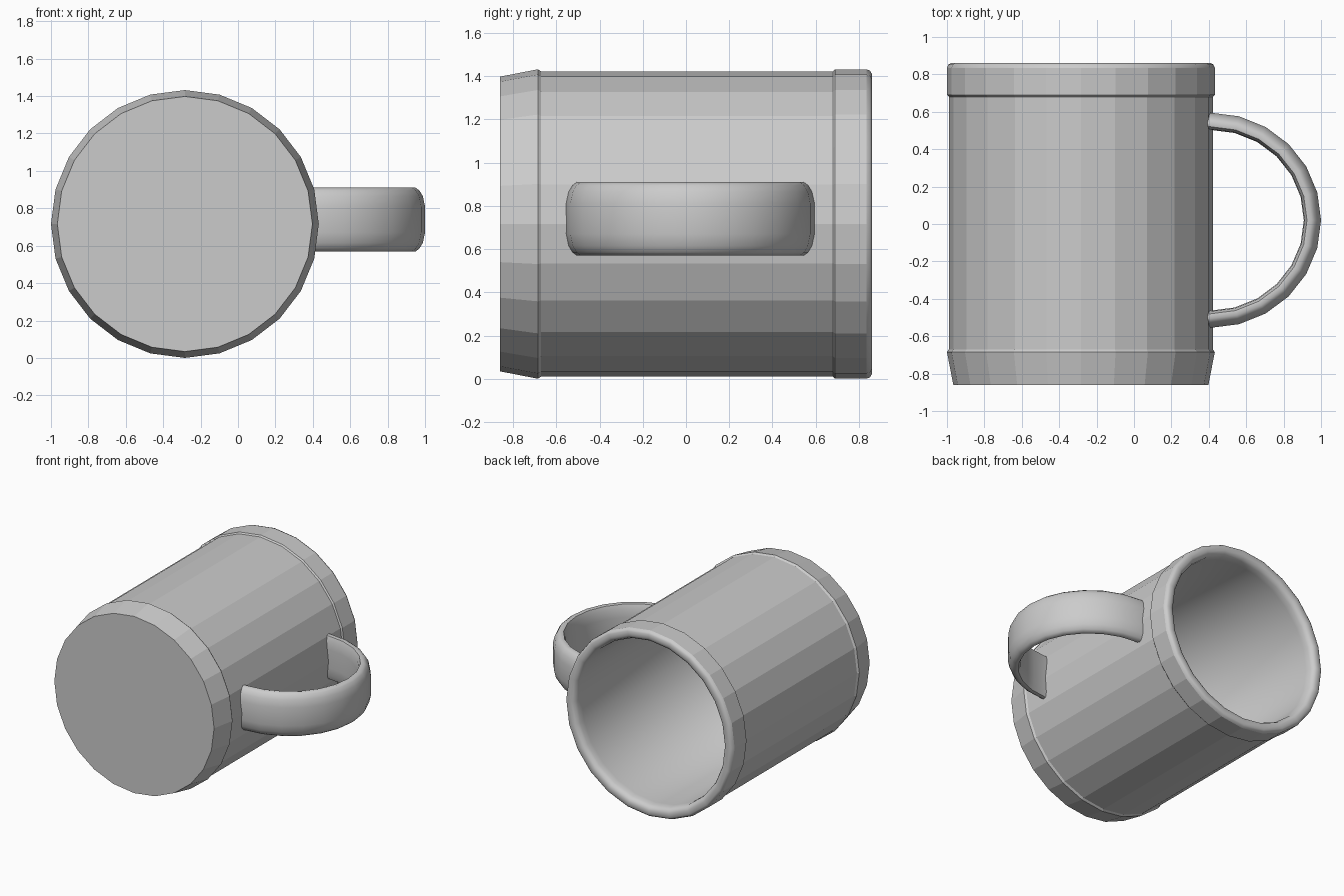
import bpy, bmesh
from math import sin, cos, pi, radians

if "Cube" in bpy.data.objects:
    bpy.data.objects.remove(bpy.data.objects["Cube"])

grey = bpy.data.materials.new("plain grey")
grey.use_nodes = True
colour = (0.6, 0.6, 0.6, 1)
grey.diffuse_color = colour
grey.node_tree.nodes["Principled BSDF"].inputs["Base Color"].default_value = colour

SIDES = 24
AXIS_X, AXIS_Z = -0.284, 0.716


def make_object(name, bm):
    bmesh.ops.recalc_face_normals(bm, faces=bm.faces)
    mesh = bpy.data.meshes.new(name)
    bm.to_mesh(mesh)
    bm.free()
    mesh.materials.append(grey)
    obj = bpy.data.objects.new(name, mesh)
    bpy.context.collection.objects.link(obj)
    return obj


def loft(bm, rings):
    """Join closed vertex rings in order and cap both ends."""
    loops = [[bm.verts.new(p) for p in ring] for ring in rings]
    n = len(loops[0])
    bands = []
    for a, b in zip(loops, loops[1:]):
        bands.append([bm.faces.new((a[i], a[(i + 1) % n], b[(i + 1) % n], b[i]))
                      for i in range(n)])
    bm.faces.new(loops[0])
    bm.faces.new(loops[-1])
    return bands


# Mug lying on its side: (radius, y) from the base, over the rim, to the inner floor
outside = [(0.682, -0.86), (0.716, -0.685), (0.706, -0.67), (0.706, 0.68),
           (0.716, 0.69), (0.716, 0.835)]
rim = [(0.709, 0.852), (0.695, 0.86), (0.665, 0.86), (0.645, 0.85), (0.632, 0.825)]
inside = [(0.63, 0.78), (0.63, -0.74), (0.60, -0.78)]
bm = bmesh.new()
turns = [2 * pi * i / SIDES for i in range(SIDES)]
bands = loft(bm, [[(AXIS_X + r * sin(t), y, AXIS_Z + r * cos(t)) for t in turns]
                  for r, y in outside + rim + inside])
for band in bands[len(outside) - 1:]:      # rounded rim and smooth inner wall
    for face in band:
        face.smooth = True
make_object("mug_body", bm)

# Handle: a wide band with rounded edges, swept round half an ellipse
half = [(0.0, 0.07), (0.012, 0.125), (0.03, 0.155), (0.05, 0.17),
        (0.075, 0.165), (0.088, 0.13), (0.092, 0.07)]       # (depth, half height)
section = half + [(d, -h) for d, h in reversed(half)]
CX, CY, CZ, RX, RY = 0.41, 0.02, 0.74, 0.59, 0.575


def handle_ring(angle, shift=0.0):
    t = radians(angle)
    return [(CX + shift + (RX - d) * cos(t), CY + (RY - d) * sin(t), CZ + h)
            for d, h in section]


rings = [handle_ring(-90, -0.04)]
rings += [handle_ring(a) for a in range(-90, 91, 15)]
rings += [handle_ring(90, -0.04)]
bm = bmesh.new()
loft(bm, rings)
handle = make_object("handle", bm)
bpy.ops.object.select_all(action="DESELECT")
handle.select_set(True)
bpy.context.view_layer.objects.active = handle
bpy.ops.object.shade_smooth_by_angle(angle=radians(50))
